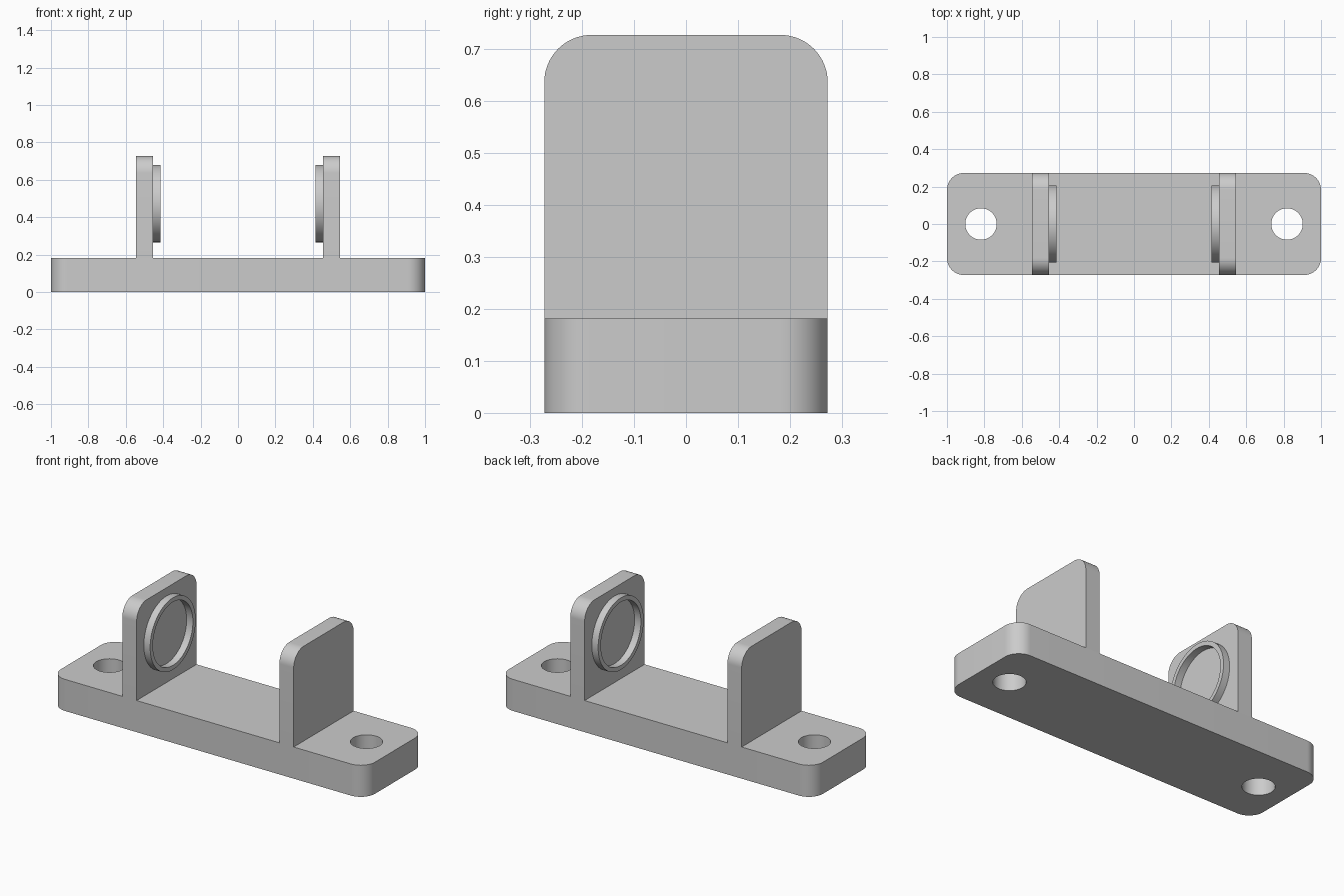
import bpy, bmesh, math
from mathutils import Matrix

if "Cube" in bpy.data.objects:
    bpy.data.objects.remove(bpy.data.objects["Cube"], do_unlink=True)

# Real proportions on a grid of 22 units along the longest side
U = 1 / 11
HALF_DEPTH = 3 * U
BASE_TOP = 2 * U
PLATE_TOP = 8 * U
RADIUS = U

grey = bpy.data.materials.new("light grey")
grey.use_nodes = True
grey.diffuse_color = (0.6, 0.6, 0.6, 1)
grey.node_tree.nodes["Principled BSDF"].inputs["Base Color"].default_value = grey.diffuse_color


def arc(cx, cy, r, start, sweep, steps):
    angles = [math.radians(start + sweep * i / steps) for i in range(steps + 1)]
    return [(cx + r * math.cos(a), cy + r * math.sin(a)) for a in angles]


def finish(name, bm):
    bmesh.ops.recalc_face_normals(bm, faces=bm.faces)
    mesh = bpy.data.meshes.new(name)
    bm.to_mesh(mesh)
    bm.free()
    mesh.materials.append(grey)
    obj = bpy.data.objects.new(name, mesh)
    bpy.context.collection.objects.link(obj)
    bpy.ops.object.select_all(action="DESELECT")
    obj.select_set(True)
    bpy.context.view_layer.objects.active = obj
    bpy.ops.object.shade_smooth_by_angle(angle=math.radians(30))
    return obj


def extrude_profile(name, points, height, matrix):
    bm = bmesh.new()
    face = bm.faces.new([bm.verts.new((x, y, 0)) for x, y in points])
    result = bmesh.ops.extrude_face_region(bm, geom=[face], use_keep_orig=True)
    top = [v for v in result["geom"] if isinstance(v, bmesh.types.BMVert)]
    bmesh.ops.translate(bm, verts=top, vec=(0, 0, height))
    bmesh.ops.transform(bm, matrix=matrix, verts=bm.verts)
    return finish(name, bm)


def ring(name, outer, inner, height, matrix, segments=96):
    # Rectangular cross-section swept round a circle
    bm = bmesh.new()
    section = [(inner, 0), (outer, 0), (outer, height), (inner, height)]
    loops = []
    for i in range(segments):
        a = math.tau * i / segments
        loops.append([bm.verts.new((r * math.cos(a), r * math.sin(a), z)) for r, z in section])
    for i, here in enumerate(loops):
        there = loops[(i + 1) % segments]
        for j in range(4):
            k = (j + 1) % 4
            bm.faces.new((here[j], there[j], there[k], here[k]))
    bmesh.ops.transform(bm, matrix=matrix, verts=bm.verts)
    return finish(name, bm)


# Base slab with rounded vertical corners
cx, cy = 1 - RADIUS, HALF_DEPTH - RADIUS
outline = []
for i, (sx, sy) in enumerate([(1, 1), (-1, 1), (-1, -1), (1, -1)]):
    outline += arc(sx * cx, sy * cy, RADIUS, 90 * i, 90, 16)
base = extrude_profile("base", outline, BASE_TOP, Matrix())

# Upright plate outline: square foot, rounded upper corners
plate_outline = [(-HALF_DEPTH, BASE_TOP), (HALF_DEPTH, BASE_TOP)]
plate_outline += arc(cy, PLATE_TOP - RADIUS, RADIUS, 0, 90, 16)
plate_outline += arc(-cy, PLATE_TOP - RADIUS, RADIUS, 90, 90, 16)

# Maps profile x, y, depth to world y, z, x
stand = Matrix(((0, 0, 1, 0), (1, 0, 0, 0), (0, 1, 0, 0), (0, 0, 0, 1)))

for side, s in (("left", 1), ("right", -1)):
    # Screw hole through the base
    circle = arc(0, 0, 0.084, 0, 360, 64)[:-1]
    cutter = extrude_profile(side + "_hole_cutter", circle, 4 * U,
                             Matrix.Translation((s * 9 * U, 0, -U)))
    cutter.hide_render = True
    cutter.display_type = "WIRE"
    hole = base.modifiers.new(side + "_hole", "BOOLEAN")
    hole.operation = "DIFFERENCE"
    hole.solver = "EXACT"
    hole.object = cutter
    bpy.context.view_layer.objects.active = base
    bpy.ops.object.modifier_apply(modifier=hole.name)
    bpy.data.objects.remove(cutter, do_unlink=True)

    # Upright plate and the raised ring on its inner face
    mirror = Matrix.Scale(s, 4, (1, 0, 0))
    extrude_profile(side + "_plate", plate_outline, U,
                    mirror @ Matrix.Translation((5 * U, 0, 0)) @ stand)
    ring(side + "_ring", 0.207, 0.182, 0.04,
         mirror @ Matrix.Translation((5 * U - 0.04, 0, 5.2 * U)) @ stand)

bpy.ops.object.select_all(action="DESELECT")
base.select_set(True)
bpy.context.view_layer.objects.active = base
bpy.ops.object.shade_smooth_by_angle(angle=math.radians(30))
